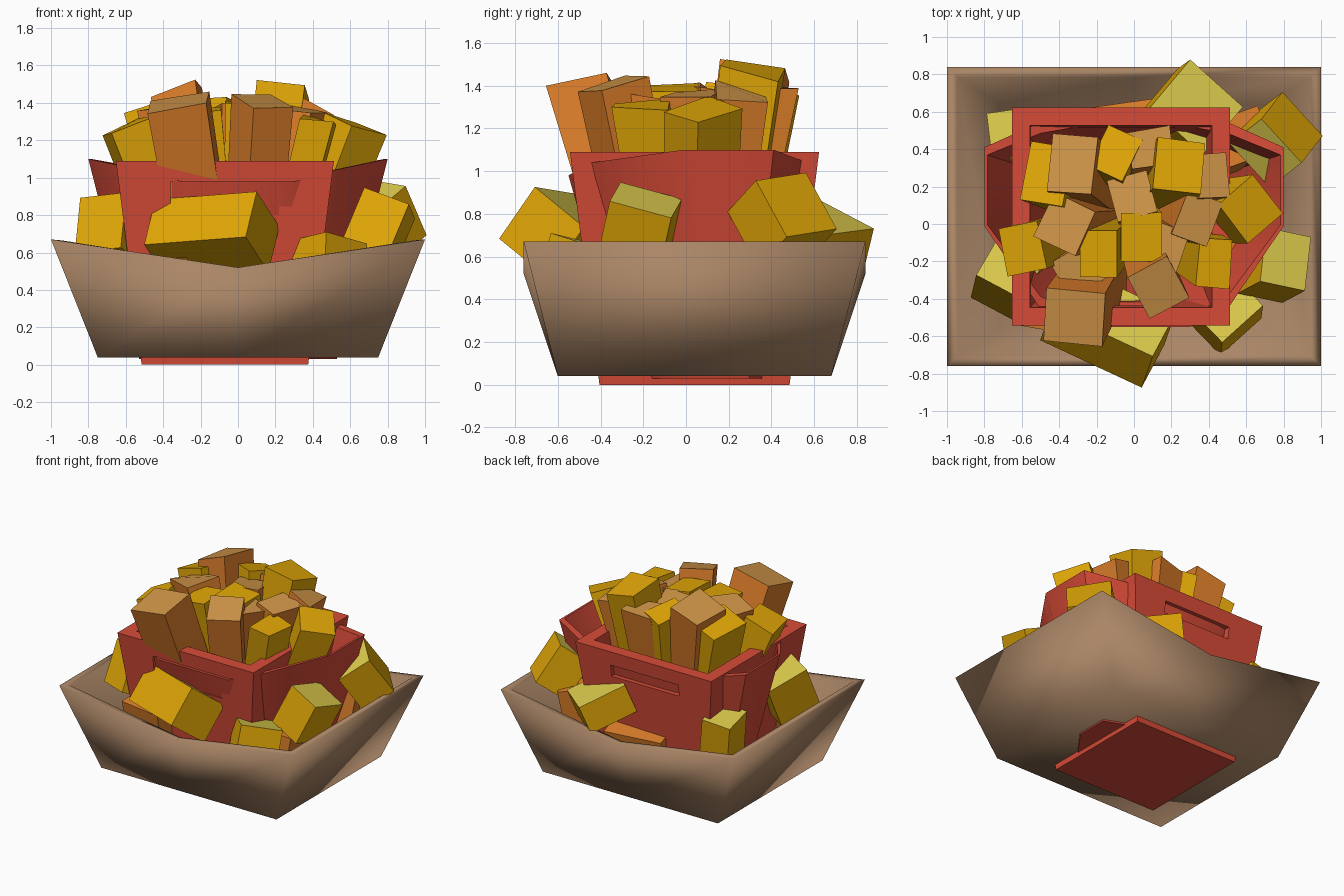
import bpy, bmesh, math, random
from mathutils import Vector, Matrix, Euler

if "Cube" in bpy.data.objects:
    bpy.data.objects.remove(bpy.data.objects["Cube"])
random.seed(4)


def mat(name, srgb):
    m = bpy.data.materials.new(name)
    m.diffuse_color = [c ** 2.2 for c in srgb] + [1]
    m.use_nodes = True
    m.node_tree.nodes["Principled BSDF"].inputs["Base Color"].default_value = m.diffuse_color
    return m


RED = mat("carton red", (0.84, 0.30, 0.23))
BROWN = mat("tray brown", (0.66, 0.52, 0.40))
GOLD = mat("gold crust", (0.88, 0.65, 0.06))
PALE = mat("pale yellow", (0.86, 0.79, 0.30))
ORANGE = mat("orange crust", (0.86, 0.49, 0.18))
TAN = mat("tan end", (0.81, 0.58, 0.29))


def finish(bm, name, mats, smooth=False, sharp=math.pi):
    bmesh.ops.recalc_face_normals(bm, faces=bm.faces)
    for f in bm.faces:
        f.smooth = smooth
    for e in bm.edges:
        e.smooth = e.calc_face_angle(0) < sharp
    me = bpy.data.meshes.new(name)
    bm.to_mesh(me)
    bm.free()
    ob = bpy.data.objects.new(name, me)
    bpy.context.collection.objects.link(ob)
    for m in mats:
        me.materials.append(m)
    return ob


def loft(name, rings, m, smooth=False, sharp=math.pi):
    """Skin through equal rings, capping the first and the last."""
    bm = bmesh.new()
    vs = [[bm.verts.new(p) for p in r] for r in rings]
    for a, b in zip(vs, vs[1:]):
        for i in range(len(a)):
            j = (i + 1) % len(a)
            bm.faces.new((a[i], a[j], b[j], b[i]))
    bm.faces.new(vs[0])
    bm.faces.new(vs[-1])
    return finish(bm, name, [m], smooth, sharp)


# paper tray, front and back rims dip in the middle
def tray_ring(hx, hy, z, dip=0):
    return [(x, 0.04 + y, z - (dip if x == 0 else 0)) for x, y in
            ((-hx, -hy), (0, -hy), (hx, -hy), (hx, hy), (0, hy), (-hx, hy))]


loft("tray", [tray_ring(0.75, 0.64, 0.04), tray_ring(1.0, 0.80, 0.67, 0.15),
              tray_ring(0.945, 0.745, 0.665, 0.15), tray_ring(0.72, 0.60, 0.09)],
     BROWN, True)


# square red box with a slot in front and a shallower one in the back
def box_ring(h, z):
    return [(-0.07 + sx * h, 0.04 + sy * h, z) for sx, sy in
            ((-1, -1), (1, -1), (1, 1), (-1, 1))]


box = loft("square_box", [box_ring(0.445, 0), box_ring(0.583, 1.09),
                          box_ring(0.487, 1.09), box_ring(0.38, 0.08)], RED)
for y, low in ((-0.6, 0.80), (0.7, 0.89)):
    bpy.ops.mesh.primitive_cube_add(size=1, location=(-0.07, y, (low + 0.98) / 2))
    cutter = bpy.context.object
    cutter.name = "slot_cutter"
    cutter.hide_render = True
    cutter.scale = (0.58, 0.6, 0.98 - low)
    mod = box.modifiers.new("slot", 'BOOLEAN')
    mod.object = cutter
    mod.operation = 'DIFFERENCE'
    mod.solver = 'EXACT'
    bpy.context.view_layer.objects.active = box
    bpy.ops.object.modifier_apply(modifier="slot")
    bpy.data.objects.remove(cutter)

# rounded carton with raised sides
half = [(0.30, -0.55, 0.98), (0.51, -0.44, 1.04), (0.80, -0.01, 1.10),
        (0.80, 0.41, 1.10), (0.51, 0.54, 1.05), (0.30, 0.58, 0.98)]
rim = half + [(-x, y, z) for x, y, z in reversed(half)]


def carton_base(f, z):
    return [(x * f, 0.06 + (y - 0.02) * (f - 0.06), z) for x, y, _ in rim]


# the rim is thick along y and thin at the sides
inner_rim = [(x * 0.98, 0.04 + (y - 0.04) * 0.89, z) for x, y, z in rim]
loft("round_carton", [carton_base(0.66, 0.03), rim, inner_rim,
                      carton_base(0.60, 0.08)], RED, True, math.radians(60))


# upright sticks: x, y, z of the top centre, width, depth, turn, colour
def stick(n, x, y, z, w, d, turn, golden):
    top = Vector((x, y, z))
    base = Vector((x * 0.55, 0.04 + (y - 0.04) * 0.55, 0.55))
    axis = top - base
    yaw = Matrix.Rotation(math.radians(turn), 4, 'Z')
    tilt = Vector((0, 0, 1)).rotation_difference(axis).to_matrix().to_4x4()
    bm = bmesh.new()
    bmesh.ops.create_cube(bm, size=1)
    for v in bm.verts:
        s = 0.88 if v.co.z < 0 else 1
        slant = random.uniform(-0.03, 0.03) if v.co.z > 0 else 0
        v.co = Vector((v.co.x * w * s, v.co.y * d * s, v.co.z * axis.length + slant))
    bm.normal_update()
    for f in bm.faces:
        f.material_index = 1 if f.normal.z > 0.7 else 0
    bmesh.ops.transform(bm, verts=bm.verts,
                        matrix=Matrix.Translation((top + base) / 2) @ tilt @ yaw)
    finish(bm, "stick_%d" % n, [GOLD, GOLD] if golden else [ORANGE, TAN])


sticks = [
    (-0.47, 0.27, 1.38, 0.24, 0.32, -10, 1), (-0.33, 0.32, 1.46, 0.25, 0.31, -6, 0),
    (-0.10, 0.38, 1.40, 0.20, 0.25, -25, 1), (0.09, 0.41, 1.39, 0.23, 0.20, 8, 0),
    (0.24, 0.31, 1.47, 0.26, 0.28, -6, 1), (0.62, 0.08, 1.28, 0.25, 0.27, 40, 1),
    (-0.37, 0.00, 1.37, 0.25, 0.26, -25, 0), (-0.01, 0.15, 1.39, 0.22, 0.23, 15, 0),
    (0.04, -0.07, 1.38, 0.22, 0.26, 0, 1), (-0.59, -0.13, 1.26, 0.23, 0.26, 12, 1),
    (-0.19, -0.16, 1.36, 0.20, 0.25, 0, 1), (0.17, -0.12, 1.36, 0.20, 0.22, -20, 0),
    (0.34, 0.03, 1.37, 0.20, 0.25, -20, 0), (0.43, -0.21, 1.31, 0.18, 0.26, -5, 1),
    (-0.32, -0.50, 1.41, 0.32, 0.29, -4, 0), (0.13, -0.34, 1.41, 0.24, 0.26, 28, 0),
    (0.42, 0.26, 1.37, 0.18, 0.24, 5, 0), (-0.30, -0.25, 1.22, 0.22, 0.22, 30, 0)]
for i, s in enumerate(sticks):
    stick(i, *s)


# chunks lying in the tray: centre, size, rotation in degrees, colour
def chunk(n, loc, size, rot, golden):
    bm = bmesh.new()
    bmesh.ops.create_cube(bm, size=1)
    m = (Matrix.Translation(loc) @ Euler([math.radians(a) for a in rot]).to_matrix().to_4x4()
         @ Matrix.Diagonal((*size, 1)))
    bmesh.ops.transform(bm, verts=bm.verts, matrix=m)
    bm.normal_update()
    upper = max(bm.faces, key=lambda f: f.normal.z)
    upper.material_index = 1
    finish(bm, "chunk_%d" % n, [GOLD, PALE] if golden else [ORANGE, ORANGE])


chunks = [
    ((-0.14, -0.55, 0.69), (0.60, 0.32, 0.30), (-36, -4, -25), 1),
    ((-0.66, -0.27, 0.70), (0.28, 0.32, 0.32), (-22, -6, -28), 1),
    ((0.75, -0.22, 0.72), (0.26, 0.30, 0.32), (-16, 20, -12), 1),
    ((0.48, -0.47, 0.53), (0.30, 0.28, 0.26), (-10, 12, 42), 1),
    ((0.76, 0.45, 0.77), (0.26, 0.32, 0.32), (8, -34, 38), 1),
    ((0.30, 0.60, 0.68), (0.38, 0.36, 0.22), (-22, 5, -42), 1),
    ((-0.64, 0.46, 0.62), (0.22, 0.26, 0.32), (-8, -8, 8), 1),
    ((0.56, 0.44, 0.50), (0.26, 0.26, 0.40), (-5, 10, 20), 0),
    ((0.02, 0.53, 0.38), (0.45, 0.20, 0.28), (-12, 0, 8), 0),
    ((-0.42, -0.44, 0.44), (0.35, 0.22, 0.30), (10, 0, -10), 0),
    ((0.52, -0.25, 0.45), (0.26, 0.32, 0.28), (0, 10, 15), 0)]
for i, c in enumerate(chunks):
    chunk(i, *c)
